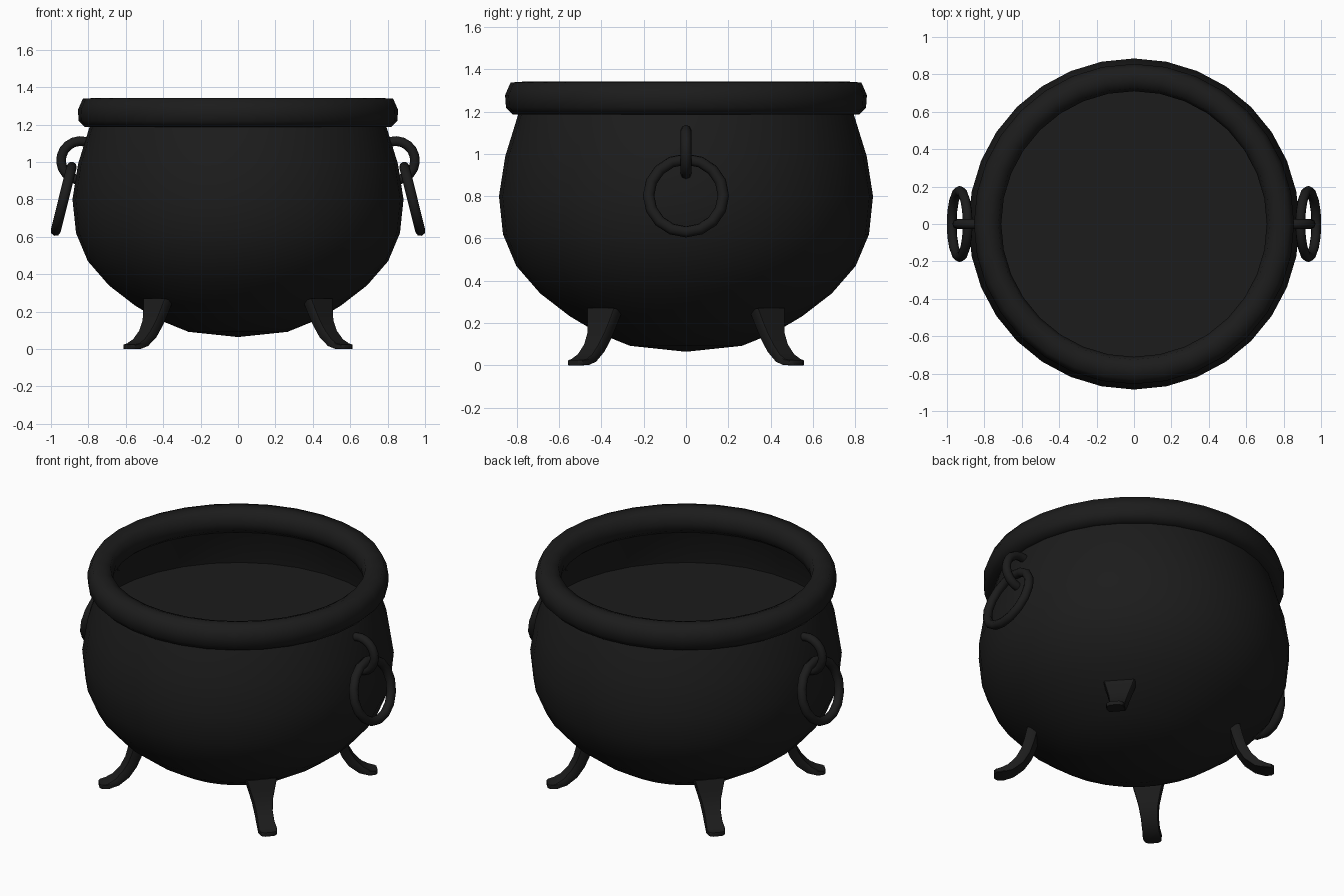
import bpy, bmesh, math
from mathutils import Vector

if "Cube" in bpy.data.objects:
    bpy.data.objects.remove(bpy.data.objects["Cube"])

iron = bpy.data.materials.new("black iron")
iron.diffuse_color = (0.0115, 0.0115, 0.0115, 1)
iron.use_nodes = True
iron.node_tree.nodes["Principled BSDF"].inputs["Base Color"].default_value = iron.diffuse_color


def finish(name, bm, angle=60):
    bmesh.ops.recalc_face_normals(bm, faces=bm.faces)
    me = bpy.data.meshes.new(name)
    bm.to_mesh(me)
    bm.free()
    me.materials.append(iron)
    me.shade_smooth()
    me.set_sharp_from_angle(angle=math.radians(angle))
    ob = bpy.data.objects.new(name, me)
    bpy.context.collection.objects.link(ob)
    return ob


def skin(bm, rings, closed=False, caps=False):
    """Join rings of points with quads."""
    vs = [[bm.verts.new(p) for p in ring] for ring in rings]
    n = len(vs[0])
    for i in range(len(vs) if closed else len(vs) - 1):
        a, b = vs[i], vs[(i + 1) % len(vs)]
        for j in range(n):
            k = (j + 1) % n
            bm.faces.new((a[j], a[k], b[k], b[j]))
    if caps:
        bm.faces.new(vs[0])
        bm.faces.new(vs[-1])
    return vs


def circle(r, z, n=32):
    return [(r * math.cos(2 * math.pi * i / n), r * math.sin(2 * math.pi * i / n), z)
            for i in range(n)]


# Pot body: open bowl
profile = [(0.77, 1.24), (0.793, 1.19), (0.855, 0.99), (0.885, 0.80), (0.866, 0.62),
           (0.803, 0.47), (0.69, 0.34), (0.55, 0.232), (0.42, 0.155), (0.265, 0.092)]
bm = bmesh.new()
rings = skin(bm, [circle(r, z) for r, z in profile])
tip = bm.verts.new((0, 0, 0.064))
last = rings[-1]
for i in range(32):
    bm.faces.new((last[i], last[(i + 1) % 32], tip))
finish("pot_body", bm)

# Thick rolled rim
rim = [(0.83, 1.338), (0.856, 1.278), (0.852, 1.22), (0.82, 1.187), (0.76, 1.187),
       (0.718, 1.22), (0.71, 1.265), (0.725, 1.325), (0.77, 1.342)]
bm = bmesh.new()
skin(bm, [circle(r, z) for r, z in rim], closed=True)
finish("rim", bm, 80)

# Contents surface
bm = bmesh.new()
bm.faces.new([bm.verts.new(p) for p in circle(0.858, 0.955)])
finish("contents", bm)


def tube(name, centre, u, v, major, minor, a0, a1, n, closed):
    """Round tube along an arc in the plane of u and v."""
    w = u.cross(v)
    rings = []
    for i in range(n):
        a = a0 + (a1 - a0) * i / (n if closed else n - 1)
        d = u * math.cos(a) + v * math.sin(a)
        rings.append([centre + d * major + (d * math.cos(t) + w * math.sin(t)) * minor
                      for t in (2 * math.pi * k / 8 for k in range(8))])
    bm = bmesh.new()
    skin(bm, rings, closed, not closed)
    finish(name, bm)


# Hooks and hanging rings on both sides
for s, side in ((1, "right"), (-1, "left")):
    tube(side + "_hook", Vector((0.842 * s, 0, 1.008)), Vector((s, 0, 0)), Vector((0, 0, 1)),
         0.104, 0.026, math.radians(-115), math.radians(105), 13, False)
    t = math.radians(14)
    tube(side + "_ring", Vector((0.932 * s, 0, 0.803)), Vector((0, 1, 0)),
         Vector((-s * math.sin(t), 0, math.cos(t))), 0.177, 0.027, 0, 2 * math.pi, 16, True)

# Legs: radius, height, half width, half thickness along a curved path
path = [(0.575, 0.262, 0.09, 0.03), (0.592, 0.20, 0.073, 0.029), (0.613, 0.14, 0.057, 0.028),
        (0.648, 0.082, 0.049, 0.027), (0.70, 0.035, 0.049, 0.022), (0.75, 0.015, 0.054, 0.015),
        (0.782, 0.012, 0.047, 0.012), (0.795, 0.012, 0.028, 0.012)]
corner = [(1, 0.8), (0.94, 1), (-0.94, 1), (-1, 0.8), (-1, -0.8), (-0.94, -1), (0.94, -1), (1, -0.8)]
for sx, xn in ((1, "right"), (-1, "left")):
    for sy, yn in ((1, "back"), (-1, "front")):
        out = Vector((0.743 * sx, 0.669 * sy, 0))
        across = Vector((-0.669 * sy, 0.743 * sx, 0))
        rings = []
        for i, (r, z, hw, ht) in enumerate(path):
            p, q = path[max(i - 1, 0)], path[min(i + 1, len(path) - 1)]
            nrm = Vector((-(q[1] - p[1]), q[0] - p[0])).normalized()
            rings.append([])
            for a, b in corner:
                pt = out * (r + nrm.x * ht * b) + across * (hw * a)
                pt.z = max(0, z + nrm.y * ht * b)
                rings[-1].append(pt)
        bm = bmesh.new()
        skin(bm, rings, caps=True)
        finish(f"{yn}_{xn}_leg", bm, 40)
